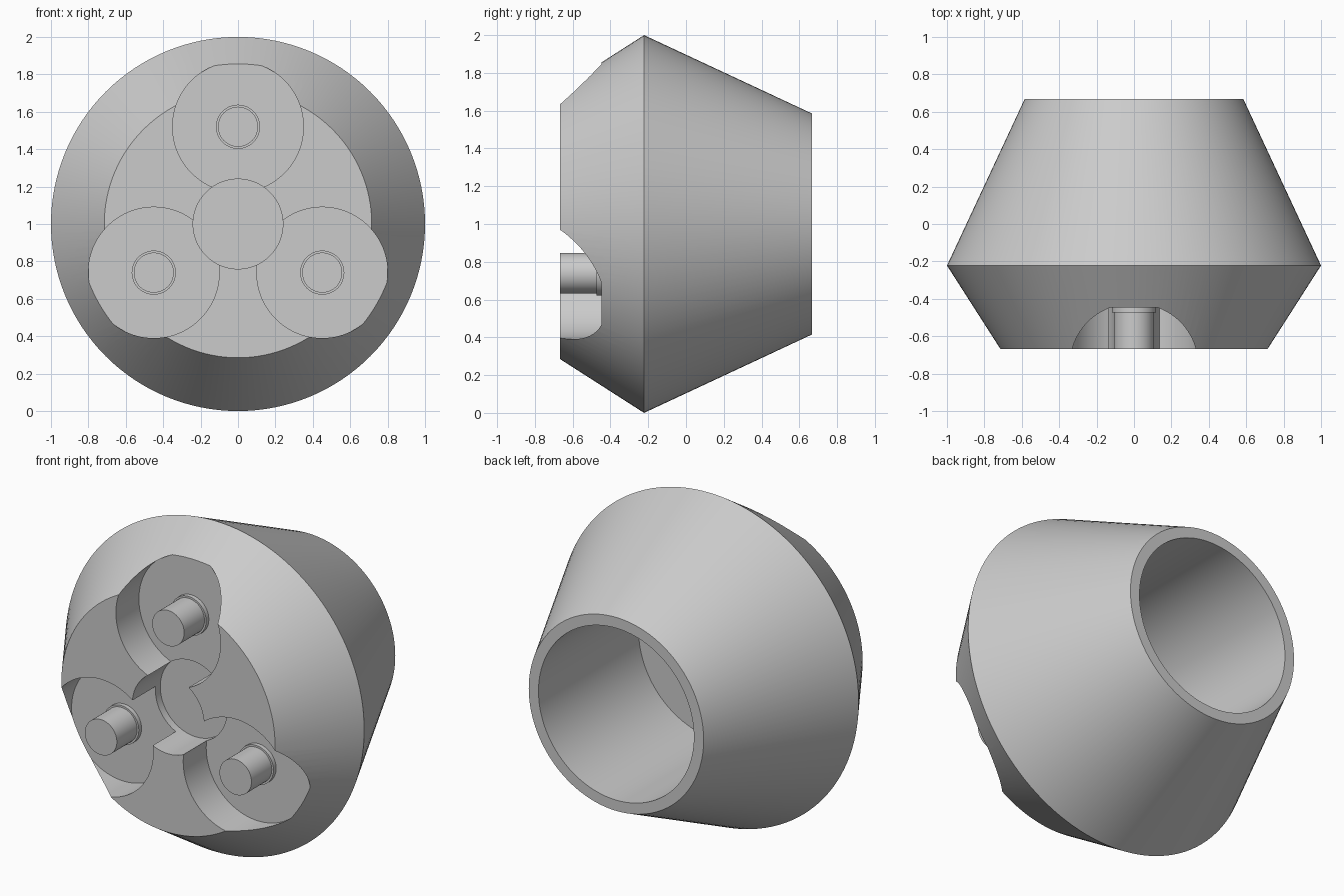
import bpy
import bmesh
from math import pi, sin, cos, radians
from mathutils import Matrix, Vector

if "Cube" in bpy.data.objects:
    bpy.data.objects.remove(bpy.data.objects["Cube"])

grey = bpy.data.materials.new("plain grey")
grey.use_nodes = True
grey.diffuse_color = (0.6, 0.6, 0.6, 1)
grey.node_tree.nodes["Principled BSDF"].inputs["Base Color"].default_value = (0.6, 0.6, 0.6, 1)

FRONT, WAIST, BACK = -0.667, -0.222, 0.667
POCKET_FLOOR = -0.447


def lathe(name, profile, x=0, z=1, sides=96):
    """Turned solid about a y-parallel axis; profile is (radius, y), front to back."""
    bm = bmesh.new()
    rings = []
    for r, y in profile:
        rings.append([bm.verts.new((x + r * cos(2 * pi * i / sides), y,
                                    z + r * sin(2 * pi * i / sides))) for i in range(sides)])
    for a, b in zip(rings, rings[1:]):
        for i in range(sides):
            j = (i + 1) % sides
            bm.faces.new((a[i], a[j], b[j], b[i]))
    bm.faces.new(rings[0])
    bm.faces.new(rings[-1])
    bmesh.ops.recalc_face_normals(bm, faces=bm.faces)
    mesh = bpy.data.meshes.new(name)
    bm.to_mesh(mesh)
    bm.free()
    mesh.materials.append(grey)
    obj = bpy.data.objects.new(name, mesh)
    bpy.context.collection.objects.link(obj)
    return obj


def activate(obj):
    bpy.ops.object.select_all(action='DESELECT')
    obj.select_set(True)
    bpy.context.view_layer.objects.active = obj


def cut(target, cutter):
    mod = target.modifiers.new("cut", 'BOOLEAN')
    mod.operation = 'DIFFERENCE'
    mod.solver = 'EXACT'
    mod.object = cutter
    activate(target)
    bpy.ops.object.modifier_apply(modifier=mod.name)
    bpy.data.objects.remove(cutter)


def smooth(obj):
    activate(obj)
    bpy.ops.object.shade_smooth_by_angle(angle=radians(25))


# Double-cone body
body = lathe("body", [(0.715, FRONT), (1, WAIST), (0.585, BACK)], sides=128)

# Rear bore with a shallow step in its floor
cut(body, lathe("bore_cutter", [(0.27, -0.33), (0.27, -0.29), (0.52, -0.29), (0.52, 1)]))

# Central front recess
cut(body, lathe("recess_cutter", [(0.24, -1), (0.24, -0.4)]))

# Three round pockets, each with a collared pin
for i, name in enumerate(("top", "right", "left")):
    angle = pi / 2 + i * 2 * pi / 3
    x, z = 0.52 * cos(angle), 1 + 0.52 * sin(angle)
    cut(body, lathe("pocket_cutter", [(0.35, -1), (0.35, POCKET_FLOOR)], x, z))
    pin = lathe(name + "_pin", [(0.107, FRONT), (0.107, -0.473), (0.118, -0.473),
                                (0.118, POCKET_FLOOR + 0.005)], x, z, 48)
    smooth(pin)

smooth(body)
